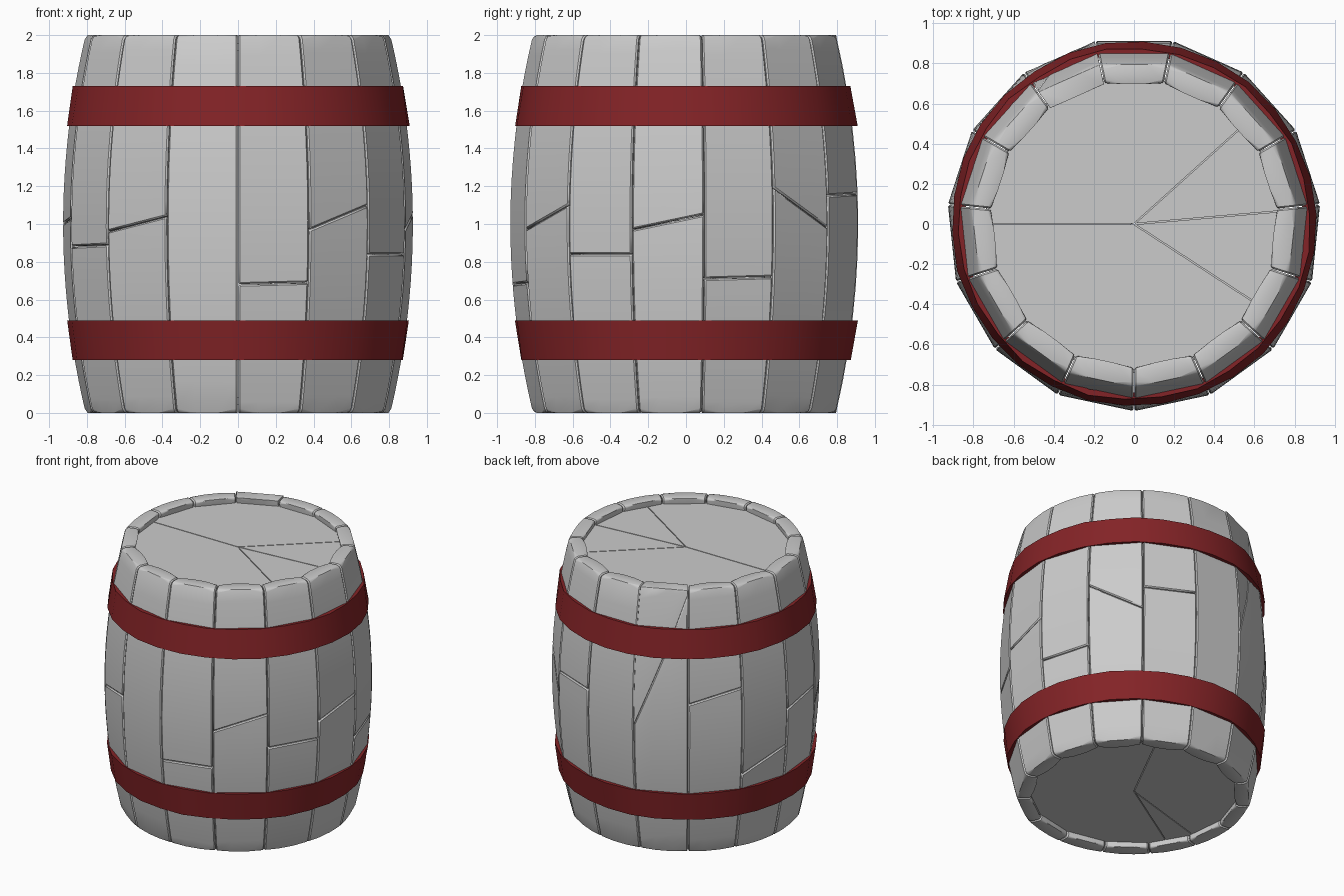
import bpy, bmesh, math, random
from mathutils import Vector

random.seed(4)
cube = bpy.data.objects.get("Cube")
if cube:
    bpy.data.objects.remove(cube)

STAVES = 15
STEP = math.tau / STAVES
COLS, ROWS = 3, 12
THICK, GAP = 0.10, 0.002


def material(name, color):
    m = bpy.data.materials.new(name)
    m.use_nodes = True
    m.diffuse_color = (*color, 1)
    m.node_tree.nodes["Principled BSDF"].inputs["Base Color"].default_value = (*color, 1)
    return m


wood = material("grey wood", (0.6, 0.6, 0.6))
paint = material("red hoop paint", (0.23, 0.017, 0.02))


def finish(name, bm, mat, smooth):
    bmesh.ops.recalc_face_normals(bm, faces=bm.faces)
    mesh = bpy.data.meshes.new(name)
    bm.to_mesh(mesh)
    bm.free()
    mesh.materials.append(mat)
    obj = bpy.data.objects.new(name, mesh)
    bpy.context.collection.objects.link(obj)
    if smooth:
        bpy.ops.object.select_all(action="DESELECT")
        obj.select_set(True)
        bpy.context.view_layer.objects.active = obj
        bpy.ops.object.shade_smooth_by_angle(angle=smooth)
    return obj


def polar(r, a, z):
    return Vector((r * math.cos(a), r * math.sin(a), z))


def bulge(z):
    return 0.932 - 0.12 * (z - 1) ** 2


def bridge(bm, rings, closed=False):
    n = len(rings[0])
    pairs = list(zip(rings, rings[1:] + rings[:1])) if closed else list(zip(rings, rings[1:]))
    for low, high in pairs:
        for k in range(n):
            bm.faces.new((low[k], low[(k + 1) % n], high[(k + 1) % n], high[k]))


# Staves: bowed planks, flat across their width, most split by a slanted joint
def plank(name, index, low, high):
    """low and high are the end heights at the two long edges."""
    a0 = -math.pi / 2 + index * STEP
    bm = bmesh.new()

    def point(inset, u, t):
        z = (1 - t) * (low[0] + (low[1] - low[0]) * u) + t * (high[0] + (high[1] - high[0]) * u)
        r = bulge(z) - inset
        a, b = polar(r, a0, z), polar(r, a0 + STEP, z)
        side = (b - a).normalized() * GAP
        return (a + side).lerp(b - side, u)

    us = [k / COLS for k in range(COLS + 1)]
    rings = []
    for j in range(ROWS + 1):
        t = j / ROWS
        ring = [point(0, u, t) for u in us] + [point(THICK, u, t) for u in reversed(us)]
        rings.append([bm.verts.new(p) for p in ring])
    bridge(bm, rings)
    bm.faces.new(rings[0])
    bm.faces.new(rings[-1])

    # Rounded rim at the barrel's open ends
    rim = []
    for ring, ends in ((rings[0], low), (rings[-1], high)):
        if ends in ((0, 0), (2, 2)):
            for k in range(COLS):
                for start in (k, k + COLS + 1):
                    rim.append(bm.edges.get((ring[start], ring[start + 1])))
    bmesh.ops.bevel(bm, geom=rim, offset=0.025, segments=2, profile=0.5,
                    affect="EDGES", clamp_overlap=True)
    obj = finish(name, bm, wood, math.radians(60))
    bevel = obj.modifiers.new("soft edges", "BEVEL")
    bevel.width = 0.008
    bevel.segments = 1
    bevel.limit_method = "ANGLE"
    bevel.angle_limit = math.radians(60)


joints = [(0.68, 0.69), (0.97, 1.10), (0.84, 0.84), (0.97, 1.05), (0.71, 0.72),
          (1.19, 0.98), (1.15, 1.16), None, (1.00, 1.97), (1.18, 1.27),
          (0.60, 0.73), (1.00, 1.03), (0.88, 0.89), (0.96, 1.04), None]
for i, cut in enumerate(joints):
    if cut is None:
        plank(f"stave_{i + 1}", i, (0, 0), (2, 2))
    else:
        plank(f"stave_{i + 1}_lower", i, (0, 0), tuple(c - GAP for c in cut))
        plank(f"stave_{i + 1}_upper", i, tuple(c + GAP for c in cut), (2, 2))


# Hoops: thin conical bands, slightly uneven so plank corners poke through
def hoop(name, z_end, z_mid):
    bm = bmesh.new()
    sides = 30
    rings = []
    for i in range(sides):
        a = math.tau * (i + 0.25) / sides
        r_end = 0.877 + random.uniform(-0.006, 0.006)
        r_mid = 0.908 + random.uniform(-0.003, 0.004)
        section = ((r_end - 0.03, z_end), (r_end, z_end), (r_mid, z_mid), (r_mid - 0.03, z_mid))
        rings.append([bm.verts.new(polar(r, a, z)) for r, z in section])
    bridge(bm, rings, closed=True)
    finish(name, bm, paint, math.radians(30))


hoop("lower_hoop", 0.28, 0.49)
hoop("upper_hoop", 1.73, 1.52)


# Heads: round boards split into wedges by fine radial joints
def head(name, z0, z1, spokes):
    bm = bmesh.new()
    for s, e in zip(spokes, spokes[1:] + [spokes[0] + 360]):
        s, e = math.radians(s), math.radians(e)
        n = max(2, round((e - s) / 0.15))
        mid = (s + e) / 2
        shift = polar(0.003 / math.sin(min((e - s) / 2, math.pi / 2)), mid, 0)
        rings = []
        for z in (z0, z1):
            pts = [Vector((0, 0, z))] + [polar(0.74, s + (e - s) * k / n, z) for k in range(n + 1)]
            rings.append([bm.verts.new(p + shift) for p in pts])
        bridge(bm, rings)
        for ring in rings:
            bm.faces.new(ring)
    finish(name, bm, wood, 0)


head("top_head", 1.915, 1.955, [-33, 5, 42, 180])
head("bottom_head", 0.045, 0.085, [63, 196, 212])
